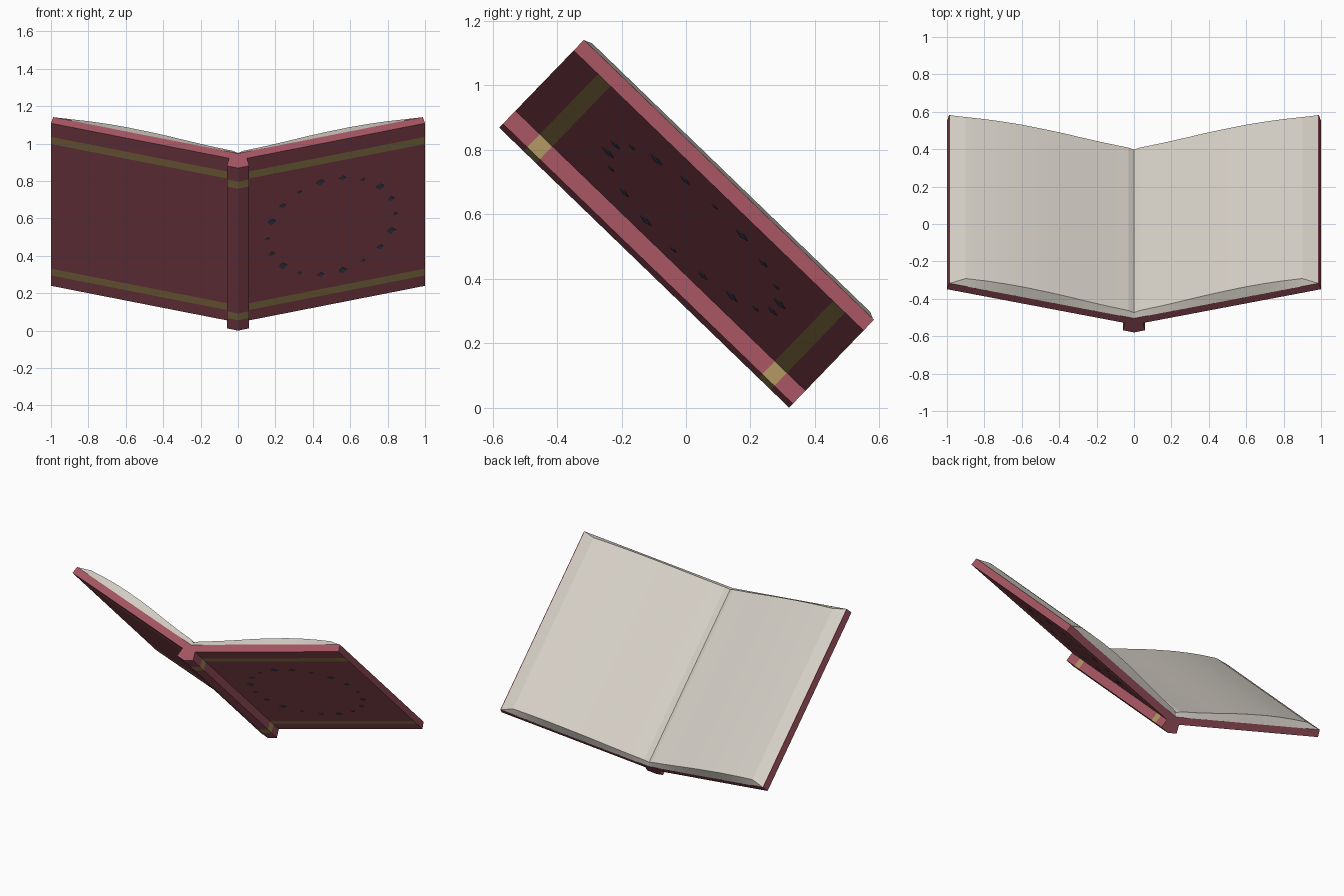
import bpy, bmesh, math
from mathutils import Vector

if "Cube" in bpy.data.objects:
    bpy.data.objects.remove(bpy.data.objects["Cube"], do_unlink=True)

TILT = math.radians(44)
LENGTH = 1.251
SLOPE = 0.273                       # rise of each opened cover
UP = Vector((0, -math.cos(TILT), math.sin(TILT)))      # along the spine
OUT = Vector((0, math.sin(TILT), math.cos(TILT)))      # towards the pages
BANDS = [(0.08, 0.132), (1.092, 1.146)]


def material(name, color):
    m = bpy.data.materials.new(name)
    m.use_nodes = True
    m.diffuse_color = (*color, 1)
    m.node_tree.nodes["Principled BSDF"].inputs["Base Color"].default_value = (*color, 1)
    return m


LEATHER = material("red leather", (0.38, 0.092, 0.124))
GOLD = material("dull gold", (0.44, 0.305, 0.115))
PAPER = material("cream paper", (0.66, 0.62, 0.56))
INK = material("dark blue ink", (0.075, 0.085, 0.14))


def place(x, v, w):
    """Book coordinates (across, along spine, towards pages) to world."""
    return Vector((x, 0.32, 0)) + UP * v + OUT * w


def finish(bm, name, *mats):
    bmesh.ops.recalc_face_normals(bm, faces=bm.faces)
    mesh = bpy.data.meshes.new(name)
    obj = bpy.data.objects.new(name, mesh)
    bpy.context.collection.objects.link(obj)
    for m in mats:
        mesh.materials.append(m)
    bm.to_mesh(mesh)
    bm.free()
    return obj


def banded_extrusion(name, half, outer_only):
    """Mirror a half profile, extrude it along the spine and colour the bands."""
    outer, inner = half
    profile = outer + inner[::-1]
    profile += [(-x, w) for x, w in inner if x > 0] + [(-x, w) for x, w in outer[::-1] if x > 0]
    bm = bmesh.new()
    cuts = [0, *BANDS[0], *BANDS[1], LENGTH]
    rings = [[bm.verts.new(place(x, v, w)) for x, w in profile] for v in cuts]
    strips = []
    n = len(profile)
    for k, (a, b) in enumerate(zip(rings, rings[1:])):
        for i in range(n):
            j = (i + 1) % n
            face = bm.faces.new((a[i], a[j], b[j], b[i]))
            if k in (1, 3):
                strips.append(face)
    bm.faces.new(rings[0])
    bm.faces.new(rings[-1])
    bmesh.ops.recalc_face_normals(bm, faces=bm.faces)
    for face in strips:
        if not outer_only or face.normal.dot(OUT) < -0.5:
            face.material_index = 1
    return finish(bm, name, LEATHER, GOLD)


# Covers and spine
banded_extrusion("covers", ([(0, 0.06), (1, 0.333)], [(0, 0.109), (0.988, 0.379)]), True)
banded_extrusion("spine", ([(0, 0), (0.06, 0.017)], [(0, 0.065), (0.047, 0.074)]), False)

# Page blocks: thickness over the cover, with sloping ends
THICKNESS = [(0, 0.022), (0.03, 0.031), (0.15, 0.034), (0.27, 0.041), (0.38, 0.049), (0.48, 0.053),
             (0.6, 0.055), (0.7, 0.052), (0.8, 0.045), (0.9, 0.034), (0.984, 0)]
for side, name in ((1, "left_pages"), (-1, "right_pages")):
    bm = bmesh.new()
    rows = []
    for x, t in THICKNESS:
        base = 0.109 + SLOPE * x
        inset = 0.02 + 0.006 * x if t else 0.001
        rows.append([bm.verts.new(place(side * x, v, w)) for v, w in (
            (0, base), (inset, base + t), (LENGTH - inset, base + t), (LENGTH, base))])
    for a, b in zip(rows, rows[1:]):
        for i in range(3):
            bm.faces.new((a[i], a[i + 1], b[i + 1], b[i]))
    bmesh.ops.recalc_face_normals(bm, faces=bm.faces)
    if sum(f.normal.dot(OUT) for f in bm.faces) < 0:
        bmesh.ops.reverse_faces(bm, faces=bm.faces)
    mesh = bpy.data.meshes.new(name)
    bm.to_mesh(mesh)
    bm.free()
    mesh.materials.append(PAPER)
    pages = bpy.data.objects.new(name, mesh)
    bpy.context.collection.objects.link(pages)
    bpy.ops.object.select_all(action='DESELECT')
    pages.select_set(True)
    bpy.context.view_layer.objects.active = pages
    bpy.ops.object.shade_smooth_by_angle(angle=math.radians(12))

# Worn ring of small painted flecks on the left cover
bm = bmesh.new()
COUNT = 18
for k in range(COUNT):
    a = math.tau * k / COUNT
    cx, cv = 0.5 + 0.34 * math.cos(a), 0.6 + 0.36 * math.sin(a)
    size = 0.012 + 0.006 * (k % 3)
    corners = [(size, 0), (0, size), (-size, 0), (0, -size)]
    layers = []
    for lift in (-0.002, 0.002):
        layers.append([bm.verts.new(place(cx + dx, cv + dv, 0.06 + SLOPE * (cx + dx) - lift))
                       for dx, dv in corners])
    low, high = layers
    bm.faces.new(low)
    bm.faces.new(high)
    for i in range(4):
        j = (i + 1) % 4
        bm.faces.new((low[i], low[j], high[j], high[i]))
finish(bm, "cover_flecks", INK)
